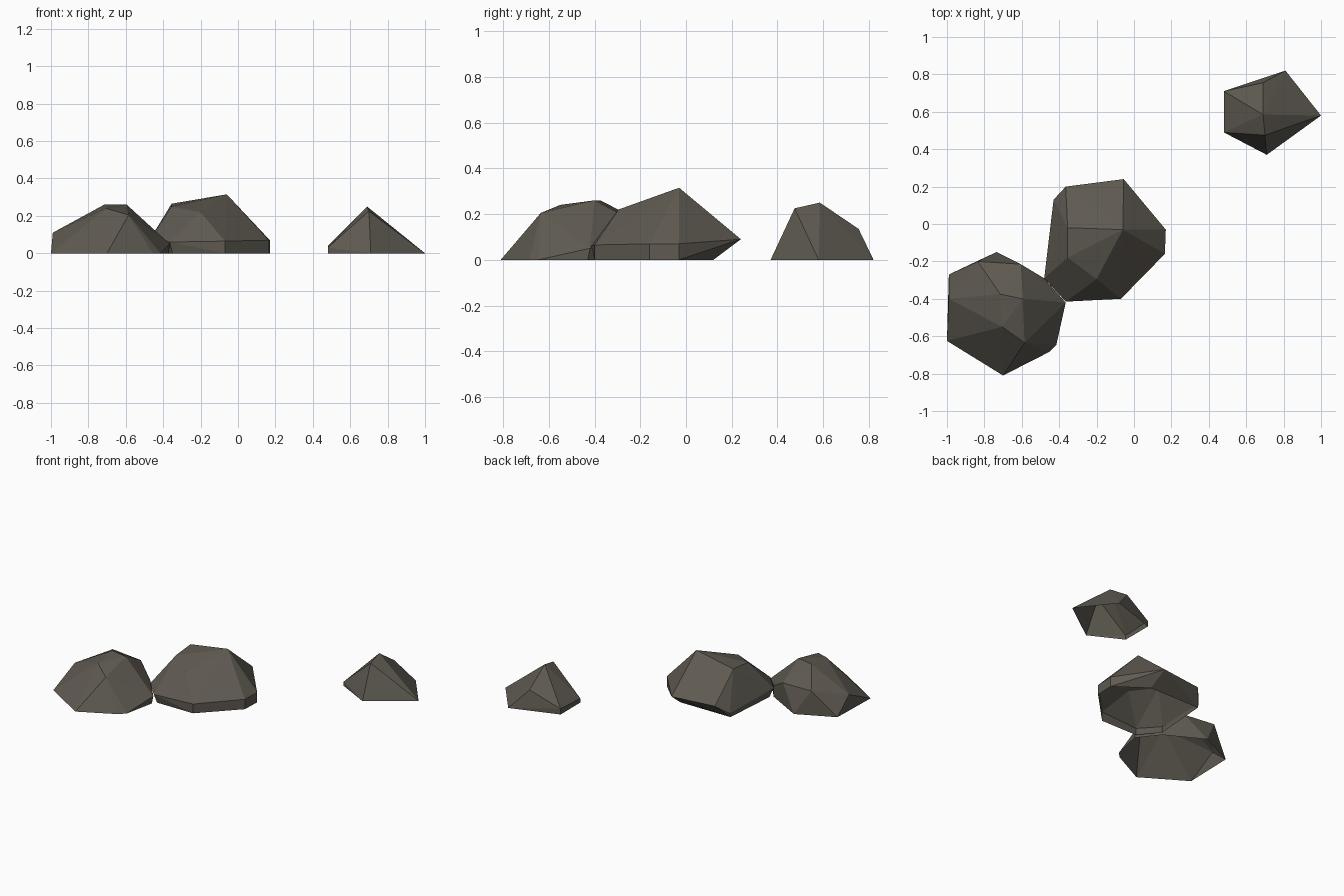
import bpy
import bmesh

default_cube = bpy.data.objects.get("Cube")
if default_cube:
    bpy.data.objects.remove(default_cube, do_unlink=True)

# One dull brown-grey stone colour
stone = bpy.data.materials.new("brown_grey_stone")
stone.use_nodes = True
stone_colour = (.114, .103, .083, 1)
stone.diffuse_color = stone_colour
shader = next(n for n in stone.node_tree.nodes if n.type == 'BSDF_PRINCIPLED')
shader.inputs["Base Color"].default_value = stone_colour
shader.inputs["Roughness"].default_value = .9


def make_rock(name, footprint, corners):
    """Faceted rock: the hull of a ground outline and raised corners, open below."""
    bm = bmesh.new()
    for x, y in footprint:
        bm.verts.new((x, y, 0))
    for corner in corners:
        bm.verts.new(corner)
    hull = bmesh.ops.convex_hull(bm, input=list(bm.verts), use_existing_faces=False)
    unused = {v for v in hull["geom_interior"] + hull["geom_unused"]
              if isinstance(v, bmesh.types.BMVert) and v.is_valid}
    bmesh.ops.delete(bm, geom=list(unused), context='VERTS')
    bmesh.ops.recalc_face_normals(bm, faces=list(bm.faces))

    # Remove the faces lying on the ground
    ground_faces = [f for f in bm.faces if all(v.co.z < .001 for v in f.verts)]
    bmesh.ops.delete(bm, geom=ground_faces, context='FACES')

    # Merge nearly flat neighbouring triangles into larger facets
    bmesh.ops.dissolve_limit(bm, angle_limit=.03, verts=list(bm.verts),
                             edges=list(bm.edges))
    mesh = bpy.data.meshes.new(name)
    bm.to_mesh(mesh)
    bm.free()
    mesh.materials.append(stone)
    rock = bpy.data.objects.new(name, mesh)
    bpy.context.scene.collection.objects.link(rock)
    return rock


# Front rock
make_rock(
    "front_rock",
    footprint=[(-1, -.625), (-.7, -.81), (-.455, -.685), (-.415, -.645),
               (-.37, -.43), (-.48, -.29), (-.735, -.15), (-.99, -.27)],
    corners=[(-.99, -.4, .11), (-.835, -.2, .17), (-.605, -.215, .16),
             (-.48, -.29, .08), (-.365, -.42, .05), (-.715, -.375, .26),
             (-.595, -.4, .26), (-.705, -.55, .24), (-.585, -.635, .205)])

# Middle rock, with a low upright rim
make_rock(
    "middle_rock",
    footprint=[(.17, -.03), (.165, -.16), (-.07, -.4), (-.35, -.4),
               (-.46, -.27), (-.43, .12), (-.04, .12)],
    corners=[(.17, -.03, .07), (.165, -.16, .07), (-.07, -.4, .065),
             (-.365, -.415, .06), (-.48, -.29, .06), (-.43, .13, .03),
             (-.365, .2, .09), (-.055, .24, .09), (-.355, -.02, .265),
             (-.06, -.03, .315), (-.355, -.18, .25), (-.2, -.295, .22)])

# Small separate rock
make_rock(
    "back_rock",
    footprint=[(.48, .71), (.48, .49), (.71, .37), (1, .58), (.81, .82)],
    corners=[(.48, .71, .04), (.48, .49, .03), (.69, .755, .135),
             (.69, .585, .25), (.7, .475, .225)])
